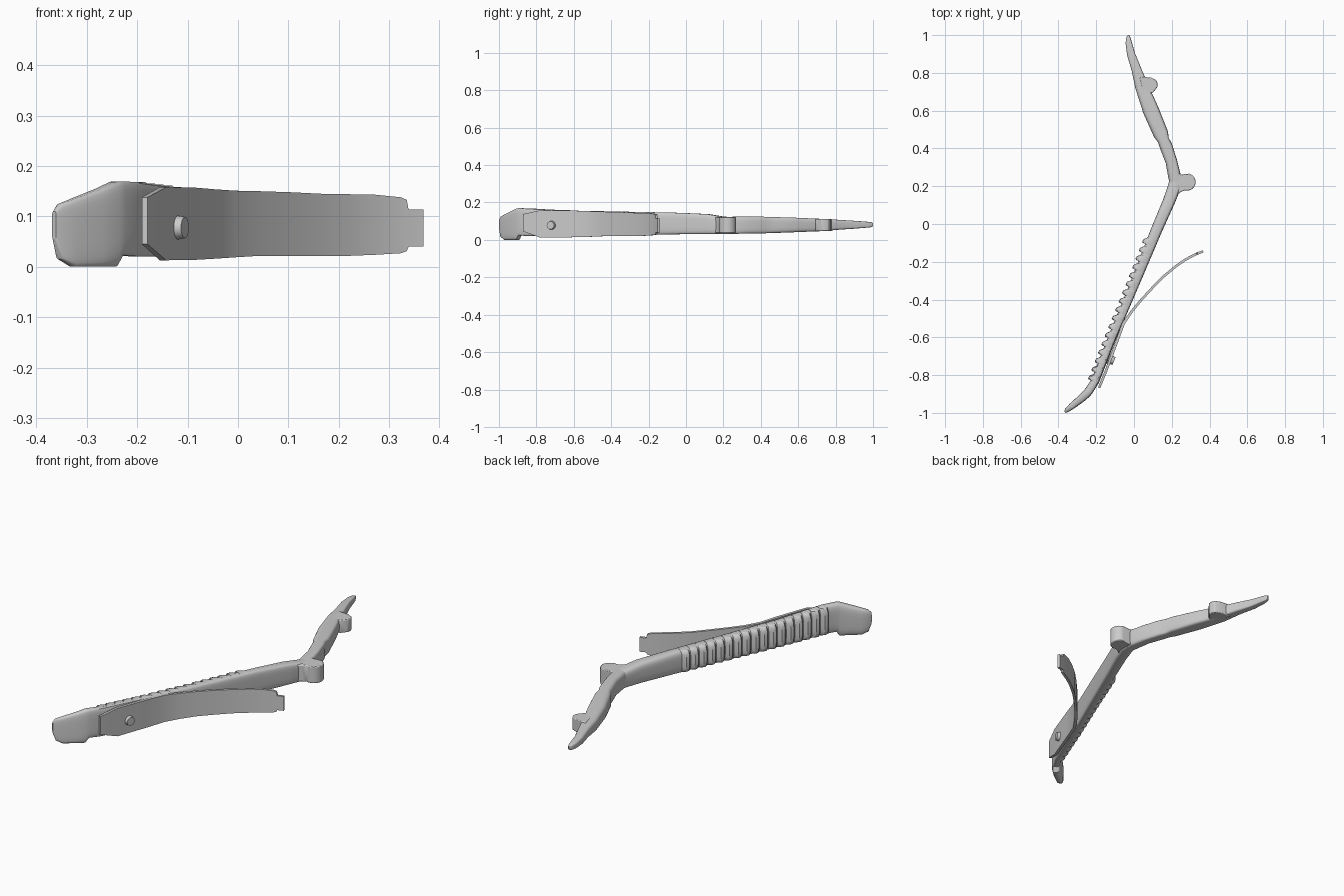
import bpy, bmesh, math
from mathutils import Vector, Matrix


def finish(bm, name, angle=35):
    bmesh.ops.recalc_face_normals(bm, faces=bm.faces[:])
    me = bpy.data.meshes.new(name)
    bm.to_mesh(me)
    bm.free()
    ob = bpy.data.objects.new(name, me)
    bpy.context.collection.objects.link(ob)
    bpy.ops.object.select_all(action='DESELECT')
    ob.select_set(True)
    bpy.context.view_layer.objects.active = ob
    bpy.ops.object.shade_smooth_by_angle(angle=math.radians(angle))
    return ob


def d_section(n=24):
    # Rounded on the left (-u), nearly flat on the right (+u)
    pts = []
    for i in range(n):
        a = 2 * math.pi * (i + 0.5) / n
        c, s = math.cos(a), math.sin(a)
        e = 0.3 if c > 0 else 0.65
        pts.append((math.copysign(abs(c) ** e, c), math.copysign(abs(s) ** 0.55, s)))
    return pts


RECT = [(1, -1), (1, 1), (-1, 1), (-1, -1)]


def side_at(st, i):
    # Horizontal direction to the right of the path
    a, b = st[max(i - 1, 0)], st[min(i + 1, len(st) - 1)]
    t = Vector((b[0] - a[0], b[1] - a[1])).normalized()
    return Vector((t.y, -t.x))


def loft(name, st, section, angle=35, sides=None):
    # Stations are (x, y, width, z low, z high)
    bm = bmesh.new()
    rings = []
    for i, (x, y, w, z0, z1) in enumerate(st):
        r = sides or side_at(st, i)
        rings.append([bm.verts.new((x + r.x * u * w / 2, y + r.y * u * w / 2,
                                    (z0 + z1) / 2 + v * (z1 - z0) / 2)) for u, v in section])
    n = len(section)
    for a, b in zip(rings, rings[1:]):
        for k in range(n):
            bm.faces.new((a[k], a[(k + 1) % n], b[(k + 1) % n], b[k]))
    bm.faces.new(rings[0])
    bm.faces.new(rings[-1])
    return finish(bm, name, angle)


def prism(name, outline, z0, z1, bevel=0.004):
    bm = bmesh.new()
    f = bm.faces.new([bm.verts.new((x, y, z0)) for x, y in outline])
    ext = bmesh.ops.extrude_face_region(bm, geom=[f])
    bmesh.ops.translate(bm, vec=(0, 0, z1 - z0),
                        verts=[g for g in ext['geom'] if isinstance(g, bmesh.types.BMVert)])
    ob = finish(bm, name)
    m = ob.modifiers.new("edge", 'BEVEL')
    m.width, m.segments, m.limit_method = bevel, 2, 'ANGLE'
    return ob


# Handle with flared, bent end
handle = [(-0.365, -0.996, 0.012, 0.055, 0.11), (-0.355, -0.985, 0.025, 0.015, 0.125),
          (-0.33, -0.965, 0.034, 0.0, 0.135), (-0.28, -0.925, 0.042, 0.0, 0.155),
          (-0.25, -0.897, 0.045, 0.0, 0.169), (-0.24, -0.885, 0.045, 0.023, 0.17),
          (-0.205, -0.83, 0.044, 0.02, 0.168), (-0.115, -0.6, 0.044, 0.022, 0.156),
          (0.002, -0.32, 0.05, 0.026, 0.15), (0.12, -0.03, 0.06, 0.03, 0.145),
          (0.185, 0.12, 0.065, 0.03, 0.138), (0.215, 0.2, 0.07, 0.03, 0.125),
          (0.22, 0.24, 0.06, 0.032, 0.122)]
loft("handle", handle, d_section())

# Jaw with a notch near its root and a slim tip
jaw = [(0.222, 0.18, 0.05, 0.032, 0.122), (0.215, 0.25, 0.068, 0.032, 0.124),
       (0.198, 0.33, 0.062, 0.034, 0.124), (0.17, 0.41, 0.068, 0.035, 0.124),
       (0.155, 0.445, 0.062, 0.036, 0.123), (0.143, 0.475, 0.08, 0.037, 0.122),
       (0.09, 0.6, 0.086, 0.042, 0.118), (0.04, 0.73, 0.07, 0.047, 0.112),
       (0.012, 0.82, 0.052, 0.055, 0.107), (-0.016, 0.9, 0.043, 0.06, 0.102),
       (-0.028, 0.96, 0.034, 0.065, 0.098), (-0.03, 0.99, 0.02, 0.068, 0.095),
       (-0.028, 1.0, 0.006, 0.073, 0.091)]
loft("jaw", jaw, d_section())

# Grip ribs wrapping the rounded side
RIBS = 17
for i in range(RIBS):
    y = -0.82 + 0.72 * i / (RIBS - 1)
    j = next(k for k in range(6, 10) if handle[k + 1][1] > y or k == 9) if y > -0.83 else 6
    a, b = handle[j], handle[j + 1]
    f = (y - a[1]) / (b[1] - a[1])
    x, _, w, z0, z1 = [p + (q - p) * f for p, q in zip(a, b)]
    t = Vector((b[0] - a[0], b[1] - a[1])).normalized()
    r = Vector((t.y, -t.x))
    st = []
    for d, grow in ((-0.017, 0.012), (-0.011, 0.017), (0.004, 0.014), (0.02, -0.003)):
        off = -grow / 2 - 0.002
        st.append((x + t.x * d + r.x * off, y + t.y * d + r.y * off, w + grow, z0 + 0.003, z1 + 0.001))
    loft(f"grip_rib_{i + 1}", st, d_section(20), 30, r)

# Pivot boss
prism("pivot_boss", [(0.21, 0.275), (0.25, 0.262)]
      + [(0.28 + 0.046 * math.cos(a), 0.222 + 0.046 * math.sin(a))
         for a in [math.radians(75 - 15 * k) for k in range(13)]]
      + [(0.25, 0.17), (0.21, 0.14)], 0.037, 0.123)

# Jaw stop lug
prism("jaw_stop", [(0.03, 0.78), (0.09, 0.775), (0.118, 0.762), (0.125, 0.745),
                   (0.124, 0.725), (0.1, 0.695), (0.05, 0.68)], 0.047, 0.113)

# Leaf spring with a narrow end tab
spring = [(-0.185, -0.868, 0.012, 0.045, 0.138), (-0.149, -0.78, 0.014, 0.013, 0.158),
          (-0.09, -0.62, 0.015, 0.014, 0.157), (-0.055, -0.525, 0.015, 0.016, 0.154),
          (-0.01, -0.46, 0.014, 0.019, 0.151), (0.04, -0.4, 0.013, 0.022, 0.15),
          (0.1, -0.335, 0.013, 0.022, 0.148), (0.16, -0.275, 0.013, 0.022, 0.145),
          (0.22, -0.225, 0.013, 0.022, 0.144), (0.27, -0.19, 0.013, 0.024, 0.143),
          (0.32, -0.163, 0.013, 0.027, 0.138), (0.332, -0.158, 0.013, 0.031, 0.133),
          (0.336, -0.156, 0.013, 0.04, 0.114), (0.366, -0.145, 0.013, 0.04, 0.114)]
loft("leaf_spring", spring, RECT, 25)

# Rivet holding the spring
bm = bmesh.new()
axis = Vector((0.93, -0.37, 0)).normalized()
rot = axis.to_track_quat('Z', 'Y').to_matrix().to_4x4()
bmesh.ops.create_cone(bm, cap_ends=True, segments=20, radius1=0.027, radius2=0.021, depth=0.034,
                      matrix=Matrix.Translation((-0.121, -0.719, 0.078)) @ rot)
finish(bm, "rivet")
